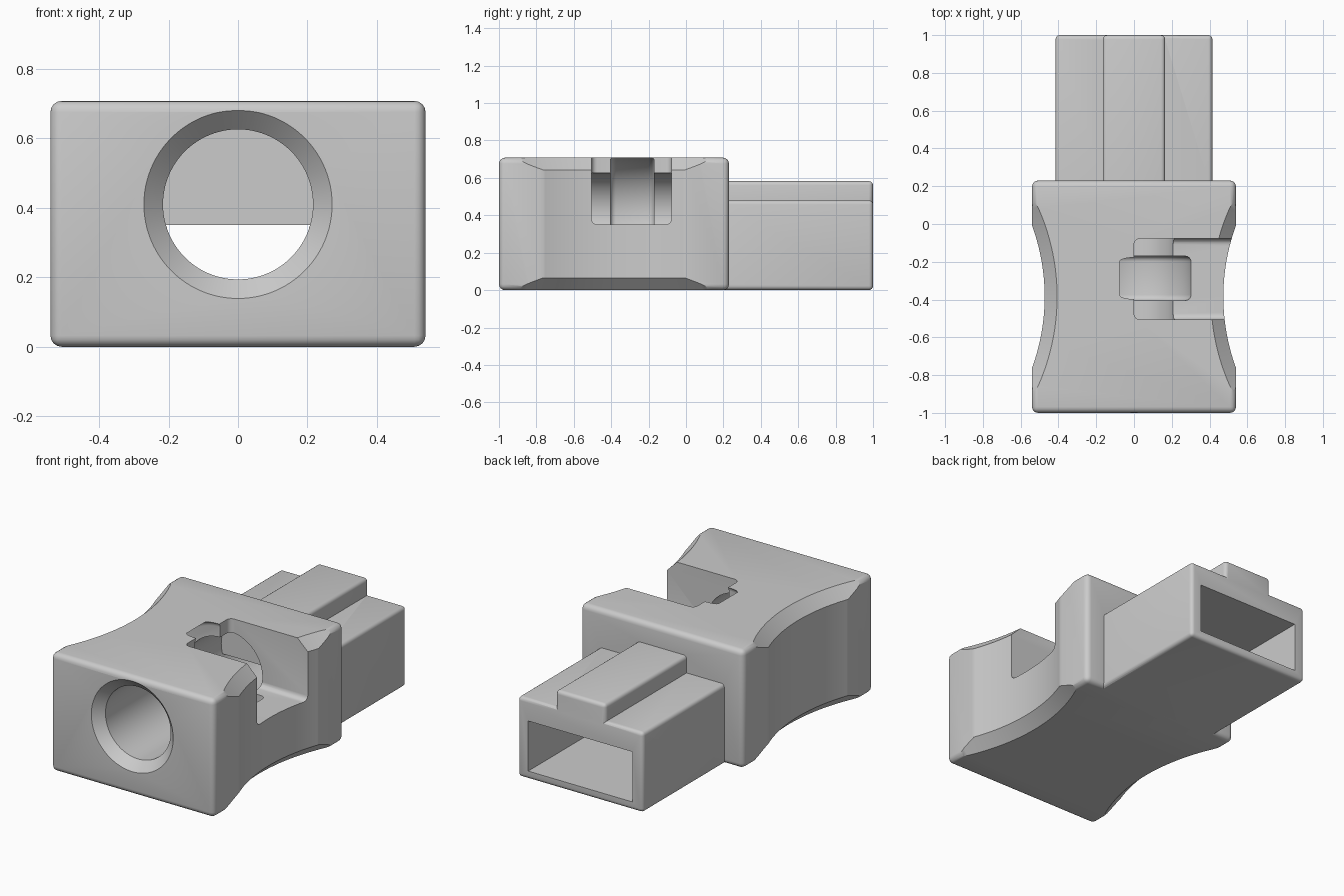
import bpy, bmesh, math
from mathutils import Matrix

if "Cube" in bpy.data.objects:
    bpy.data.objects.remove(bpy.data.objects["Cube"])

grey = bpy.data.materials.new("plain grey")
grey.diffuse_color = (0.6, 0.6, 0.6, 1)
grey.use_nodes = True
grey.node_tree.nodes["Principled BSDF"].inputs["Base Color"].default_value = grey.diffuse_color
BORE_Z, BORE_R = 0.41, 0.216


def make(name, bm):
    bmesh.ops.recalc_face_normals(bm, faces=bm.faces[:])
    me = bpy.data.meshes.new(name)
    bm.to_mesh(me)
    bm.free()
    me.materials.append(grey)
    ob = bpy.data.objects.new(name, me)
    bpy.context.collection.objects.link(ob)
    return ob


def box(name, x, y, z, r=0.0):
    """Box from ranges, with edges rounded by r."""
    bm = bmesh.new()
    bmesh.ops.create_cube(bm, size=1)
    for v in bm.verts:
        v.co = [lo if c < 0 else hi for c, (lo, hi) in zip(v.co, (x, y, z))]
    if r:
        bmesh.ops.bevel(bm, geom=bm.edges[:], offset=r, segments=4,
                        profile=0.5, affect='EDGES')
    return make(name, bm)


def turned(name, profile, matrix, steps=96):
    """Closed solid turned about local z from (radius, height) points."""
    bm = bmesh.new()
    rings = [[bm.verts.new((r * math.cos(2 * math.pi * i / steps),
                            r * math.sin(2 * math.pi * i / steps), h))
              for i in range(steps)] for r, h in profile]
    for a, b in zip(rings, rings[1:]):
        for i in range(steps):
            j = (i + 1) % steps
            bm.faces.new((a[i], a[j], b[j], b[i]))
    bm.faces.new(rings[0])
    bm.faces.new(rings[-1])
    bm.transform(matrix)
    return make(name, bm)


def combine(target, tool, op='DIFFERENCE'):
    mod = target.modifiers.new(op.lower(), 'BOOLEAN')
    mod.operation, mod.solver, mod.object = op, 'EXACT', tool
    bpy.context.view_layer.objects.active = target
    bpy.ops.object.modifier_apply(modifier=mod.name)
    bpy.data.objects.remove(tool)
    bpy.context.view_layer.update()


# Housing block with a rear sleeve and a key ridge on top
body = box("connector_body", (-0.54, 0.54), (-1, 0.23), (0, 0.708), 0.032)
combine(body, box("rear_sleeve", (-0.415, 0.415), (0.1, 1), (0.0005, 0.48), 0.022), 'UNION')
combine(body, box("key_ridge", (-0.165, 0.165), (0.1, 0.9995), (0.2, 0.583), 0.022), 'UNION')

# Concave finger grips with chamfered top and bottom rims
R, C = 1.094, 0.066
for side in (-1, 1):
    grip = turned("grip_cutter", [(R + C + 0.1, -0.1), (R, C), (R, 0.708 - C), (R + C + 0.1, 0.808)],
                  Matrix.Translation((side * (0.473 + R), -0.385, 0)), 256)
    combine(body, grip)

# Countersunk round bore from the front
along_y = Matrix.Translation((0, 0, BORE_Z)) @ Matrix.Rotation(-math.pi / 2, 4, 'X')
combine(body, turned("bore_cutter", [(0.291, -1.02), (0.271, -1), (BORE_R, -0.945), (BORE_R, 0.15)], along_y))

# Rectangular rear socket
combine(body, box("socket_cutter", (-0.345, 0.345), (0.46, 1.1), (0.05, 0.35)))

# Passage between bore and socket: lower part of the bore outline
bm = bmesh.new()
a0 = math.asin((0.35 - BORE_Z) / BORE_R)
angles = [a0 + (-math.pi - 2 * a0) * i / 40 for i in range(41)]
face = bm.faces.new([bm.verts.new((BORE_R * math.cos(a), 0.1, BORE_Z + BORE_R * math.sin(a)))
                     for a in angles])
ext = bmesh.ops.extrude_face_region(bm, geom=[face], use_keep_orig=True)["geom"]
bmesh.ops.translate(bm, vec=(0, 0.4, 0),
                    verts=[g for g in ext if isinstance(g, bmesh.types.BMVert)])
combine(body, make("passage_cutter", bm))

# Side slot open to the top and right
combine(body, box("slot_cutter", (0, 0.8), (-0.505, -0.078), (0.35, 0.95), 0.03))

# Round groove inside the slot, with softened rims
G, f = 0.308, 0.03
arc = [(math.sin(t * math.pi / 8), math.cos(t * math.pi / 8)) for t in range(5)]
front = [(G - f + f * s, -0.405 + f - f * c) for s, c in arc]
back = [(G - f + f * s, -0.17 - f + f * c) for s, c in reversed(arc)]
combine(body, turned("groove_cutter", front + back, along_y))

# Smooth curved areas, keep edges crisp
body.select_set(True)
bpy.context.view_layer.objects.active = body
bpy.ops.object.shade_smooth_by_angle(angle=math.radians(30))
